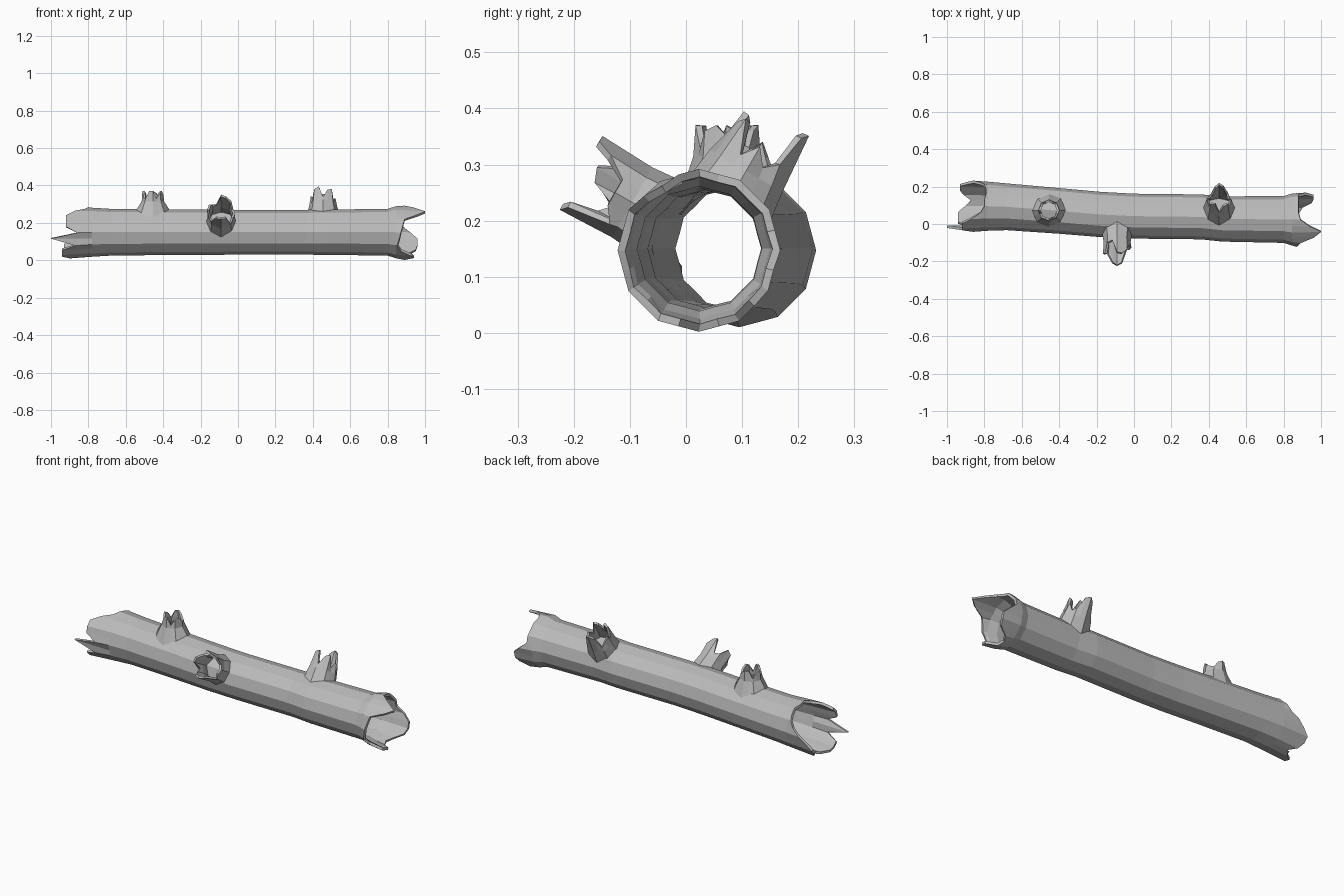
import bpy, bmesh, math
from mathutils import Vector

cube = bpy.data.objects.get("Cube")
if cube:
    bpy.data.objects.remove(cube, do_unlink=True)

bark = bpy.data.materials.new("grey_bark")
bark.use_nodes = True
GREY = (0.5, 0.5, 0.5, 1)
bark.diffuse_color = GREY
bark.node_tree.nodes["Principled BSDF"].inputs["Base Color"].default_value = GREY


def unit_ring(count):
    """Even columns are polygon corners, odd columns lie halfway along its sides."""
    step = 2 * math.pi / count
    flat = math.cos(step)
    return [(math.cos(i * step) * (flat if i % 2 else 1),
             math.sin(i * step) * (flat if i % 2 else 1)) for i in range(count)]


def tube(name, rings, thickness):
    """Skin the rings into an open shell and give it a wall thickness."""
    bm = bmesh.new()
    rows = [[bm.verts.new(p) for p in ring] for ring in rings]
    n = len(rows[0])
    for a, b in zip(rows, rows[1:]):
        for j in range(n):
            k = (j + 1) % n
            bm.faces.new((a[j], a[k], b[k], b[j]))
    mesh = bpy.data.meshes.new(name)
    bm.to_mesh(mesh)
    bm.free()
    mesh.materials.append(bark)
    obj = bpy.data.objects.new(name, mesh)
    bpy.context.collection.objects.link(obj)
    wall = obj.modifiers.new("wall", 'SOLIDIFY')
    wall.thickness = thickness
    wall.offset = -1
    return obj


# Hollow trunk: x, centre y, radius
STATIONS = [(-.78, .095, .131), (-.68, .092, .125), (-.4, .07, .122),
            (-.18, .051, .121), (0, .042, .12), (.36, .038, .12),
            (.47, .027, .121), (.8, .024, .125), (.845, .024, .139)]
# How far each column of the splintered ends reaches, in hundredths
LEFT_TIPS = [86, 82, 80, 79, 79, 80, 80, 82, 87, 92, 92, 92,
             86, 100, 87, 94, 94, 94, 90, 87, 91, 93, 93, 90]
RIGHT_TIPS = [92, 88, 88, 88, 88, 88, 89, 94, 100, 96, 89, 88,
              87, 86, 85, 87, 93, 94, 89, 88, 90, 95, 96, 96]
MID_Z = .15
ROUND = unit_ring(24)


def splintered_end(side, tips, cy, radius):
    ring = []
    for (c, s), tip in zip(ROUND, tips):
        reach = tip / 100
        r = radius - .25 * max(0, reach - .95)
        ring.append((side * reach, cy + r * c, MID_Z - .003 + r * s))
    return ring


rings = [splintered_end(-1, LEFT_TIPS, .095, .137)]
rings += [[(x, cy + r * c, MID_Z + r * s) for c, s in ROUND] for x, cy, r in STATIONS]
rings.append(splintered_end(1, RIGHT_TIPS, .023, .145))
tube("hollow_trunk", rings, .014)


# Broken branch stubs growing out of the trunk
def stub(name, x, cy, degrees, radii, collar, tips):
    a = math.radians(degrees)
    axis = Vector((0, math.cos(a), math.sin(a)))
    e1 = Vector((1, 0, 0))
    e2 = axis.cross(e1)
    start = Vector((x, cy, MID_Z))
    shape = unit_ring(16)
    base_r, collar_r, tip_r = radii

    def point(c, s, r, d):
        return start + e1 * (r * c) + e2 * (r * s) + axis * d

    # The base follows the round trunk surface
    base = [point(c, s, base_r, math.sqrt(.113 ** 2 - (base_r * s) ** 2)) for c, s in shape]
    neck = [point(c, s, collar_r, collar) for c, s in shape]
    splinters = [point(c, s, tip_r, t / 100) for (c, s), t in zip(shape, tips)]
    tube(name, [base, neck, splinters], .012)


stub("top_branch_stub", -.455, .073, 90, (.093, .06, .056), .165,
     [20, 19, 18, 21, 22, 22, 18, 21, 22, 18, 18, 22, 22, 18, 21, 22])
stub("front_branch_stub", -.09, .047, 150, (.08, .072, .076), .165,
     [20, 20, 24, 27, 27, 19, 20, 25, 24, 19, 21, 26, 27, 26, 18, 20])
stub("back_branch_stub", .455, .027, 60, (.086, .075, .066), .16,
     [21, 18, 20, 26, 27, 25, 18, 20, 22, 18, 24, 25, 18, 23, 24, 18])
